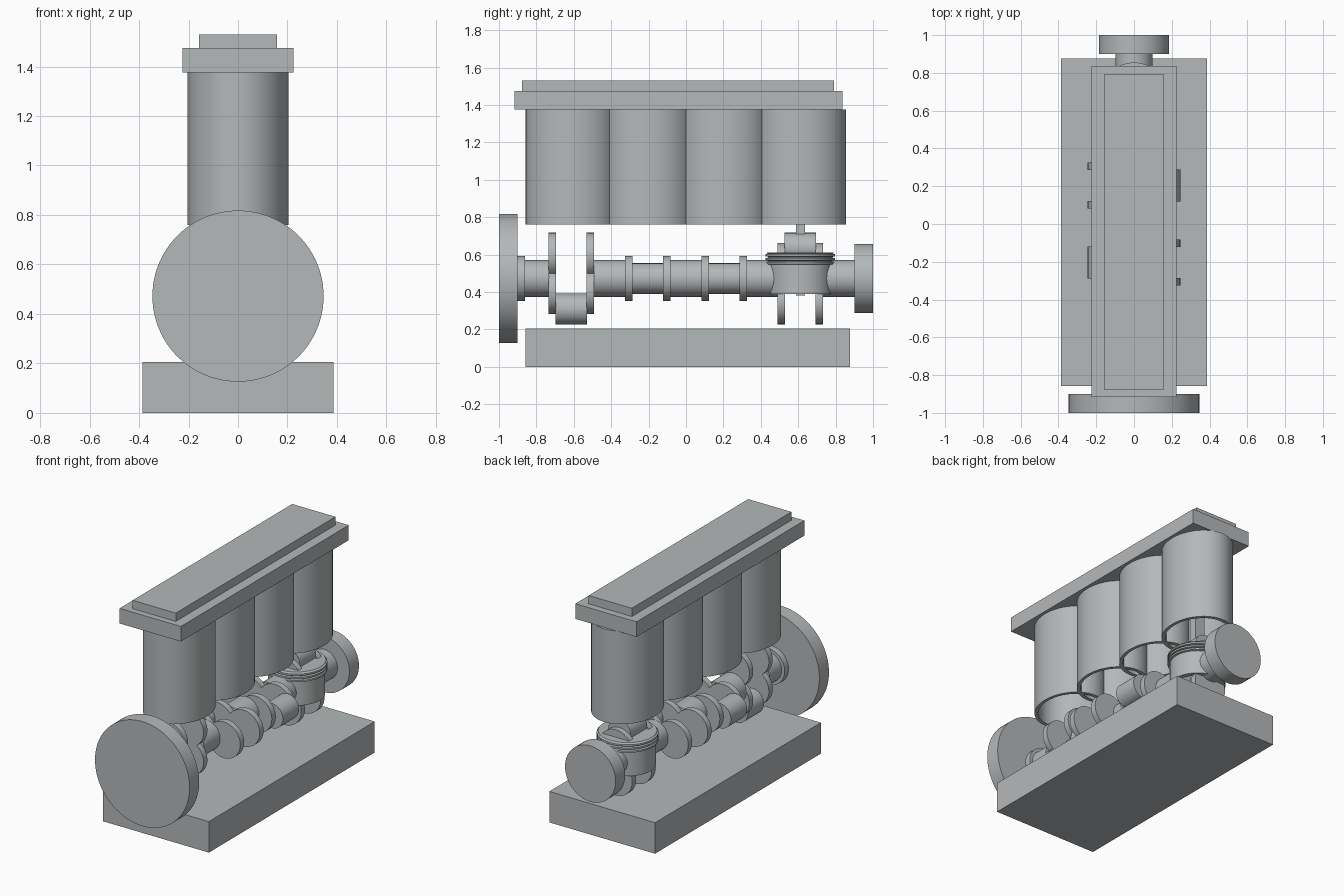
import bpy, bmesh, math
from mathutils import Matrix, Vector

cube = bpy.data.objects.get("Cube")
if cube:
    bpy.data.objects.remove(cube, do_unlink=True)

steel = bpy.data.materials.new("steel_grey")
steel.use_nodes = True
GREY = (0.46, 0.48, 0.49, 1)
steel.diffuse_color = GREY
steel.node_tree.nodes["Principled BSDF"].inputs["Base Color"].default_value = GREY

AXIS_Z = 0.472                                  # crankshaft height
ALONG_Y = Matrix.Rotation(-math.pi / 2, 4, "X")  # turns +z into +y
CENTRES = [-0.613, -0.204, 0.204, 0.611]
THROWS = ["down", "left", "right", "up"]
DIRECTION = {"down": (0, -1), "left": (-1, 0), "right": (1, 0), "up": (0, 1)}


def finish(name, bm):
    bmesh.ops.recalc_face_normals(bm, faces=bm.faces)
    me = bpy.data.meshes.new(name)
    bm.to_mesh(me)
    bm.free()
    me.materials.append(steel)
    me.shade_smooth()
    me.set_sharp_from_angle(angle=math.radians(35))
    ob = bpy.data.objects.new(name, me)
    bpy.context.scene.collection.objects.link(ob)
    return ob


def box(name, x, y0, y1, z0, z1):
    bm = bmesh.new()
    bmesh.ops.create_cube(bm, size=1)
    bm.transform(Matrix.Translation((0, (y0 + y1) / 2, (z0 + z1) / 2))
                 @ Matrix.Diagonal((2 * x, y1 - y0, z1 - z0, 1)))
    return finish(name, bm)


def lathe(profile, steps=64):
    """Revolve a closed (radius, height) outline around z."""
    bm = bmesh.new()
    verts = [bm.verts.new((r, 0, h)) for r, h in profile]
    edges = [bm.edges.new((v, verts[i - 1])) for i, v in enumerate(verts)]
    bmesh.ops.spin(bm, geom=verts + edges, cent=(0, 0, 0), axis=(0, 0, 1),
                   angle=2 * math.pi, steps=steps, use_merge=True)
    bmesh.ops.remove_doubles(bm, verts=bm.verts, dist=1e-5)
    return bm


def rod_y(name, radius, y0, y1, x=0, z=AXIS_Z, steps=64):
    """Solid round bar lying along y."""
    bm = bmesh.new()
    bmesh.ops.create_cone(bm, cap_ends=True, segments=steps, radius1=radius,
                          radius2=radius, depth=y1 - y0)
    bm.transform(Matrix.Translation((x, (y0 + y1) / 2, z)) @ ALONG_Y)
    return finish(name, bm)


def web(name, y0, y1, direction):
    """Two-lobed crank cheek; the longer lobe lies opposite the pin."""
    r, near, far = 0.12, 0.07, -0.125
    neck = math.acos((near - far) / 2 / r)
    sweep, n = math.pi - neck, 28
    outline = []
    for centre, start in ((near, 0), (far, math.pi)):
        for i in range(n + (start == 0)):
            if start and i == 0:
                continue
            a = start - sweep + 2 * sweep * i / n
            outline.append((centre + r * math.cos(a), r * math.sin(a)))
    d = Vector((direction[0], 0, direction[1]))
    side = Vector((-direction[1], 0, direction[0]))
    bm = bmesh.new()
    base = Vector((0, y0, AXIS_Z))
    face = bm.faces.new([bm.verts.new(base + d * u + side * v) for u, v in outline])
    out = bmesh.ops.extrude_face_region(bm, geom=[face])
    bmesh.ops.translate(bm, vec=(0, y1 - y0, 0),
                        verts=[g for g in out["geom"] if isinstance(g, bmesh.types.BMVert)])
    return finish(name, bm)


# Base block, head and cover
box("base_block", 0.387, -0.857, 0.876, 0, 0.205)
box("cylinder_head", 0.224, -0.917, 0.837, 1.375, 1.475)
box("head_cover", 0.158, -0.876, 0.792, 1.475, 1.53)

# Open-bottomed oval cylinders
for i, y in enumerate(CENTRES):
    bm = lathe([(1, 0.76), (1, 1.375), (0.9, 1.375), (0.9, 0.76)], 72)
    bm.transform(Matrix.Translation((0, y, 0)) @ Matrix.Diagonal((0.204, 0.244, 1, 1)))
    finish(f"cylinder_{i + 1}", bm)

# Flywheel, pulley and front collar
rod_y("flywheel", 0.346, -1, -0.9, steps=96)
rod_y("rear_pulley", 0.185, 0.9, 1)
rod_y("front_collar", 0.12, -0.9, -0.86)

# Crankshaft: journals between throws, each throw with two webs and a pin
HALF, INNER = 0.122, 0.082
start = -0.9
for i, (y, throw) in enumerate(zip(CENTRES, THROWS)):
    d = DIRECTION[throw]
    rod_y(f"journal_{i + 1}", 0.098, start, y - HALF + 0.002)
    web(f"front_web_{i + 1}", y - HALF, y - INNER, d)
    web(f"rear_web_{i + 1}", y + INNER, y + HALF, d)
    rod_y(f"crank_pin_{i + 1}", 0.082, y - INNER - 0.002, y + INNER + 0.002,
          x=0.163 * d[0], z=AXIS_Z + 0.163 * d[1], steps=48)
    start = y + HALF - 0.002
rod_y("rear_journal", 0.098, start, 0.9)

# Piston: hollow skirt, ring grooves near the crown, waisted front and back
BOTTOM, TOP, R = 0.388, 0.612, 0.172
outer = [(R, BOTTOM + 0.152 * k / 14) for k in range(15)]
for k in range(3):
    z = 0.546 + 0.021 * k
    outer += [(R, z), (0.185, z + 0.003), (0.185, z + 0.014), (R, z + 0.017)]
outer += [(0.18, 0.608), (0.176, TOP), (0, TOP), (0, 0.54), (0.14, 0.54), (0.14, BOTTOM)]
bm = lathe(outer, 72)
for v in bm.verts:
    if v.co.z < 0.541 and v.co.xy.length > 0.15:
        t = (v.co.z - BOTTOM) / 0.152
        limit = R - 0.022 * math.sin(math.pi * max(0, min(1, t)))
        v.co.y = max(-limit, min(limit, v.co.y))
bm.transform(Matrix.Translation((0, CENTRES[3], 0)))
finish("piston", bm)

# Connecting rod rising into the rear cylinder
y = CENTRES[3]
box("connecting_rod", 0.035, y - 0.024, y + 0.024, 0.382, 0.96)
rod_y("rod_small_end", 0.06, y - 0.03, y + 0.03, z=0.98, steps=40)
